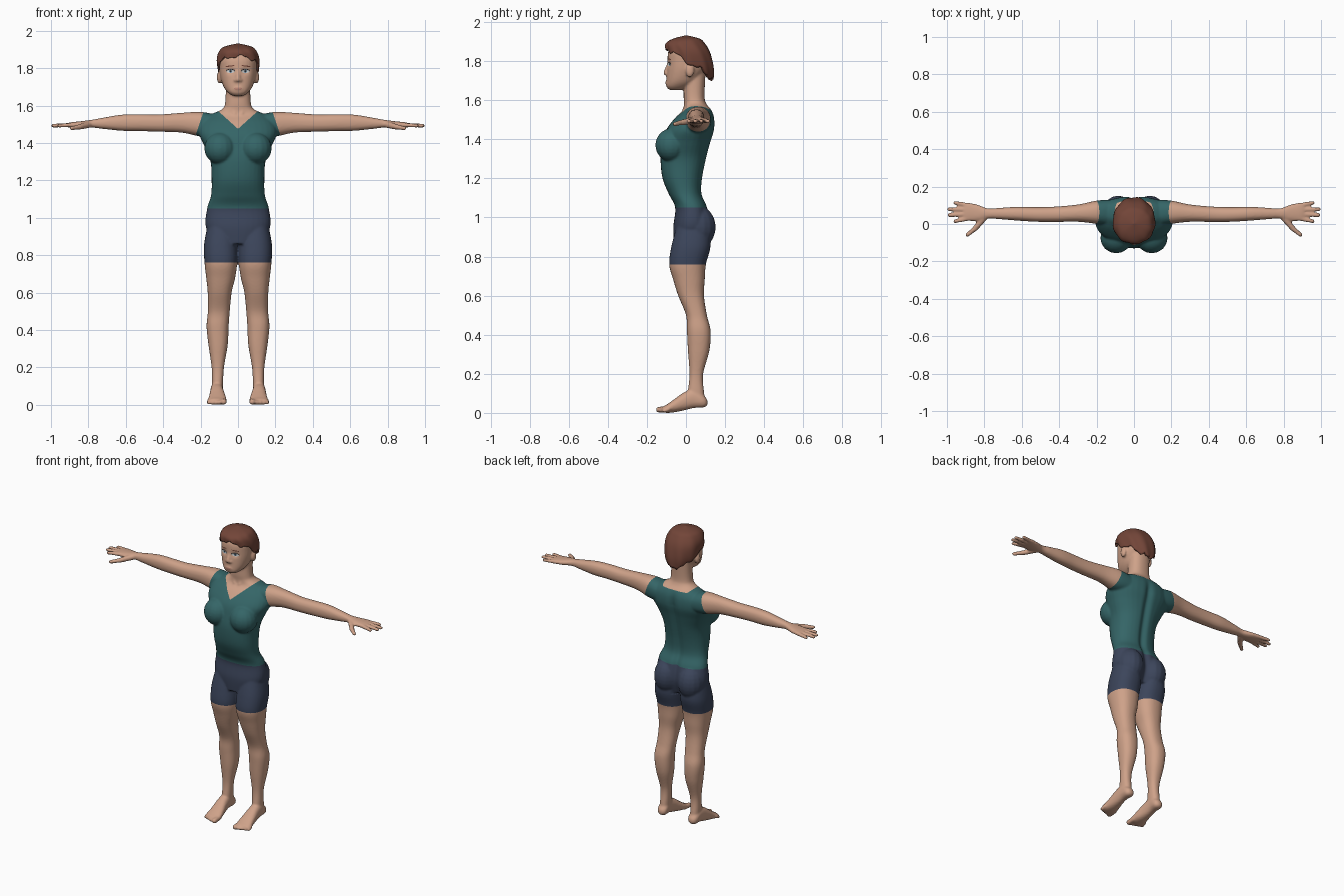
import bpy, bmesh
from math import sin, cos, pi, exp, copysign
from mathutils import Vector
from mathutils.bvhtree import BVHTree

cube = bpy.data.objects.get("Cube")
if cube:
    bpy.data.objects.remove(cube, do_unlink=True)

def material(name, *rgb):
    mat = bpy.data.materials.new(name)
    mat.use_nodes = True
    mat.diffuse_color = (*rgb, 1)
    mat.node_tree.nodes["Principled BSDF"].inputs["Base Color"].default_value = (*rgb, 1)
    return mat

skin = material("skin", .62, .36, .25)
teal = material("shirt teal", .035, .13, .135)
navy = material("shorts navy", .045, .06, .105)
brown = material("hair brown", .17, .06, .04)
white = material("eye white", .6, .6, .58)
blue = material("iris blue", .12, .2, .28)
dark = material("lash dark", .02, .015, .015)
lip = material("lip pink", .5, .24, .18)

def make_object(name, bm, *mats):
    mesh = bpy.data.meshes.new(name)
    bm.to_mesh(mesh)
    bm.free()
    for mat in mats:
        mesh.materials.append(mat)
    mesh.shade_smooth()
    obj = bpy.data.objects.new(name, mesh)
    bpy.context.collection.objects.link(obj)
    return obj

def resample(rows, steps=6):
    """Smooth curve through the rows, column by column."""
    out = []
    last = len(rows) - 1
    for i in range(last):
        quad = [rows[max(0, min(last, i + k))] for k in (-1, 0, 1, 2)]
        for t in (j / steps for j in range(steps)):
            out.append([b + .5 * t * (c - a + t * (2 * a - 5 * b + 4 * c - d + t * (3 * (b - c) + d - a)))
                        for a, b, c, d in zip(*quad)])
    return out + [list(rows[-1])]

def ellipse_point(u0, u1, v0, v1, angle, power=2.3):
    def side(value):
        return copysign(abs(value) ** (2 / power), value)
    return ((u0 + u1) / 2 + (u1 - u0) / 2 * side(cos(angle)),
            (v0 + v1) / 2 + (v1 - v0) / 2 * side(sin(angle)))

def skin_rings(bm, rings, closed=True):
    """Join rings of points into a surface, capped at the last ring."""
    rings = [[bm.verts.new(p) for p in ring] for ring in rings]
    for low, high in zip(rings, rings[1:]):
        for i in range(len(low)):
            bm.faces.new((low[i - 1], low[i], high[i], high[i - 1]))
    bm.faces.new(rings[-1])
    if closed:
        bm.faces.new(rings[0])

def loft(bm, rows, place, sides=32):
    """Rows are position, low u, high u, low v, high v."""
    skin_rings(bm, [[place(t, *ellipse_point(*box, 2 * pi * i / sides)) for i in range(sides)]
                    for t, *box in resample(rows)])

def blob(bm, centre, radii):
    x, y, z = centre
    a, b, c = radii
    skin_rings(bm, [[(x + a * cos(k * pi / 13) * cos(i * pi / 8), y + b * cos(k * pi / 13) * sin(i * pi / 8),
                      z + c * sin(k * pi / 13)) for i in range(16)] for k in range(-6, 7)])

def capsule(bm, start, end, r0, r1):
    start, end = Vector(start), Vector(end)
    axis = (end - start).normalized()
    u = axis.orthogonal().normalized()
    v = axis.cross(u)
    stations = [(start, r0, k * pi / 9) for k in range(-4, 1)] + [(end, r1, k * pi / 9) for k in range(5)]
    skin_rings(bm, [[p + r * (axis * sin(lat) + cos(lat) * (u * cos(i * pi / 6) + v * sin(i * pi / 6)))
                     for i in range(12)] for p, r, lat in stations])

# Torso with neck, and head: height, half width, front, back
torso = [(.86, .12, -.06, .10), (.95, .172, -.065, .125), (1.05, .165, -.055, .11),
         (1.12, .144, -.088, .082), (1.20, .141, -.12, .085), (1.30, .147, -.13, .105),
         (1.38, .178, -.12, .125), (1.45, .208, -.10, .145), (1.51, .195, -.055, .145),
         (1.55, .15, -.015, .13), (1.58, .085, -.01, .105), (1.62, .068, -.012, .095), (1.74, .065, -.01, .10)]
skull = [(1.652, .03, -.085, -.02), (1.67, .055, -.10, .02), (1.70, .077, -.10, .06),
         (1.75, .094, -.097, .10), (1.80, .10, -.095, .118), (1.85, .10, -.09, .112),
         (1.89, .08, -.065, .085), (1.91, .05, -.03, .055)]
body = bmesh.new()
for rows in (torso, skull):
    loft(body, [(z, -w, w, f, b) for z, w, f, b in rows], lambda t, u, v: (u, v, t))

# Nose and mouth
capsule(body, (0, -.09, 1.785), (0, -.104, 1.74), .008, .013)
blob(body, (0, -.096, 1.69), (.026, .01, .012))

# Leg: height, inner, outer, front, back; foot: depth, inner, outer, bottom, top
leg = [(.95, .01, .165, -.05, .12), (.85, .003, .182, -.075, .125), (.76, .004, .179, -.086, .102),
       (.68, .015, .170, -.065, .096), (.60, .034, .162, -.04, .092), (.50, .044, .161, .0, .107),
       (.42, .050, .168, .005, .126), (.32, .055, .158, .01, .12), (.20, .075, .141, .018, .088),
       (.11, .08, .14, .01, .092), (.05, .082, .14, .01, .10)]
foot = [(.11, .098, .125, .04, .065), (.09, .08, .142, .028, .09), (.04, .08, .146, .025, .12),
        (-.01, .075, .15, .013, .105), (-.06, .065, .156, .003, .07), (-.10, .06, .162, 0, .042),
        (-.12, .07, .155, .004, .032)]
# Arm: distance out, height, depth centre, half height, half depth
arm = [(.12, 1.49, .06, .062, .07), (.20, 1.50, .063, .066, .062), (.30, 1.508, .058, .053, .046),
       (.42, 1.506, .052, .046, .041), (.52, 1.508, .051, .045, .039), (.62, 1.508, .055, .043, .037),
       (.72, 1.505, .056, .030, .030), (.78, 1.503, .056, .021, .027), (.84, 1.498, .060, .018, .045),
       (.89, 1.496, .065, .015, .048), (.91, 1.495, .065, .011, .044)]
arm = [(x, z - h, z + h, y - d, y + d) for x, z, y, h, d in arm]

for s in (1, -1):
    loft(body, leg, lambda t, u, v: (s * u, v, t))
    loft(body, foot, lambda t, u, v: (s * u, t, v))
    loft(body, arm, lambda t, u, v: (s * t, v, u))
    # Chest, buttocks, ears, nostrils, neck tendons
    blob(body, (s * .095, -.075, 1.37), (.085, .082, .085))
    blob(body, (s * .085, .06, .95), (.085, .092, .11))
    blob(body, (s * .10, .02, 1.75), (.013, .022, .034))
    blob(body, (s * .012, -.098, 1.735), (.01, .012, .009))
    capsule(body, (s * .05, .05, 1.67), (s * .018, -.008, 1.55), .014, .012)
    # Fingers, thumb and toes
    for i, (reach, spread) in enumerate([(.957, .113), (.99, .079), (.987, .047), (.957, .015)]):
        capsule(body, (s * .87, .098 - i * .022, 1.497), (s * reach, spread, 1.492), .013, .0105)
    capsule(body, (s * .80, .035, 1.497), (s * .85, -.025, 1.485), .018, .015)
    capsule(body, (s * .85, -.025, 1.485), (s * .89, -.058, 1.478), .014, .011)
    for i, r in enumerate((.016, .0125, .012, .0115, .011)):
        x = s * (.076 + .019 * i + (.004 if i else 0))
        capsule(body, (x, -.09, .02), (x, -.138 + .007 * i, r), r, r)
bmesh.ops.recalc_face_normals(body, faces=body.faces)
figure = make_object("body", body, skin, teal, navy)

# Fuse the parts into one continuous skin
remesh = figure.modifiers.new("fuse", 'REMESH')
remesh.mode = 'VOXEL'
remesh.voxel_size = .0065
smooth = figure.modifiers.new("soften", 'SMOOTH')
smooth.iterations = 4
bm = bmesh.new()
bm.from_object(figure, bpy.context.evaluated_depsgraph_get())
figure.modifiers.clear()

# Spine groove and eye sockets
for v in bm.verts:
    x, y, z = v.co
    if y > .04 and .85 < z < 1.56:
        v.co.y -= .016 * exp(-(x / .022) ** 2) * min(1, (1.56 - z) * 10)
    if y < -.03 and z > 1.7:
        v.co.y += .009 * exp(-((abs(x) - .038) / .02) ** 2 - ((z - 1.783) / .015) ** 2)

# Clothing edges, cut cleanly and coloured by position
cuts = [((0, 0, z), (0, 0, 1)) for z in (.76, 1.05, 1.555)]
for s in (1, -1):
    cuts += [((s * .187, 0, 1.56), (s, 0, .33)), ((0, 0, 1.475), (-s * .9, 0, 1))]
for co, no in cuts:
    bmesh.ops.bisect_plane(bm, geom=bm.verts[:] + bm.edges[:] + bm.faces[:], dist=.0005,
                           plane_co=co, plane_no=no)
for face in bm.faces:
    x, y, z = face.calc_center_median()
    x = abs(x)
    neckline = 1.475 + .9 * x if y < .04 or x > .09 else 1.555
    in_shirt = 1.05 <= z < neckline and x < .187 + (1.56 - z) * .33
    face.material_index = 2 if .76 < z < 1.05 else int(in_shirt)
surface = BVHTree.FromBMesh(bm)
bm.to_mesh(figure.data)
bm.free()
figure.data.shade_smooth()

def face_plate(name, mat, x, z, w, h, lift, tilt=0):
    """Thin oval that follows the surface of the face."""
    def on_face(u, v):
        hit = surface.ray_cast(Vector((x + u, -1, z + v + u * tilt)), Vector((0, 1, 0)))[0]
        return hit - Vector((0, lift, 0))
    bm = bmesh.new()
    skin_rings(bm, [[on_face(k * w * cos(i * pi / 12), k * h * sin(i * pi / 12)) for i in range(24)]
                    for k in (1, .75, .5, .25, .02)], closed=False)
    make_object(name, bm, mat)

for side, s in (("left", 1), ("right", -1)):
    face_plate(side + "_lashes", dark, s * .04, 1.785, .025, .011, .0015)
    face_plate(side + "_eye", white, s * .04, 1.783, .022, .009, .0025)
    face_plate(side + "_iris", blue, s * .04, 1.783, .0085, .0085, .0035)
    face_plate(side + "_pupil", dark, s * .04, 1.783, .004, .004, .0045)
    face_plate(side + "_brow", brown, s * .042, 1.811, .025, .0032, .0015, -s * .12)
face_plate("lips", lip, 0, 1.69, .022, .007, .0015)

# Hair cap: height, half width, front, back
shape = resample([(1.69, .078, -.10, .138), (1.75, .102, -.102, .143), (1.80, .111, -.102, .137),
                  (1.85, .113, -.105, .122), (1.89, .10, -.102, .097), (1.915, .073, -.065, .07),
                  (1.932, .002, 0, .004)])
hairline = resample([(z,) for z in (1.865, 1.852, 1.835, 1.785, 1.755, 1.715, 1.705)], 8)

def hair_point(angle, z, scale):
    low, high = next((p for p in zip(shape, shape[1:]) if z <= p[1][0]), shape[-2:])
    t = (z - low[0]) / (high[0] - low[0])
    x, y = ellipse_point(-1, 1, -1, 1, angle - pi / 2, 2.15)
    _, w, f, b = [a + (c - a) * t for a, c in zip(low, high)]
    return (x * w * scale, (f + b) / 2 + y * (b - f) / 2 * scale, z)

sides, levels = 96, 24
rings = [[] for _ in range(levels + 1)]
for i in range(sides):
    a = 2 * pi * i / sides
    edge = hairline[min(i, sides - i)][0] + .007 * sin(7 * a) + .004 * sin(16 * a)
    rings[0].append(hair_point(a, edge + .01, .8))
    for j in range(levels):
        t = j / (levels - 1)
        lock = 1 + .022 * sin(9 * a + 5 * t) * (1 - t)
        rings[j + 1].append(hair_point(a, edge + (1.932 - edge) * sin(t * pi / 2), lock))
bm = bmesh.new()
skin_rings(bm, rings, closed=False)
bmesh.ops.recalc_face_normals(bm, faces=bm.faces)
make_object("hair", bm, brown)
